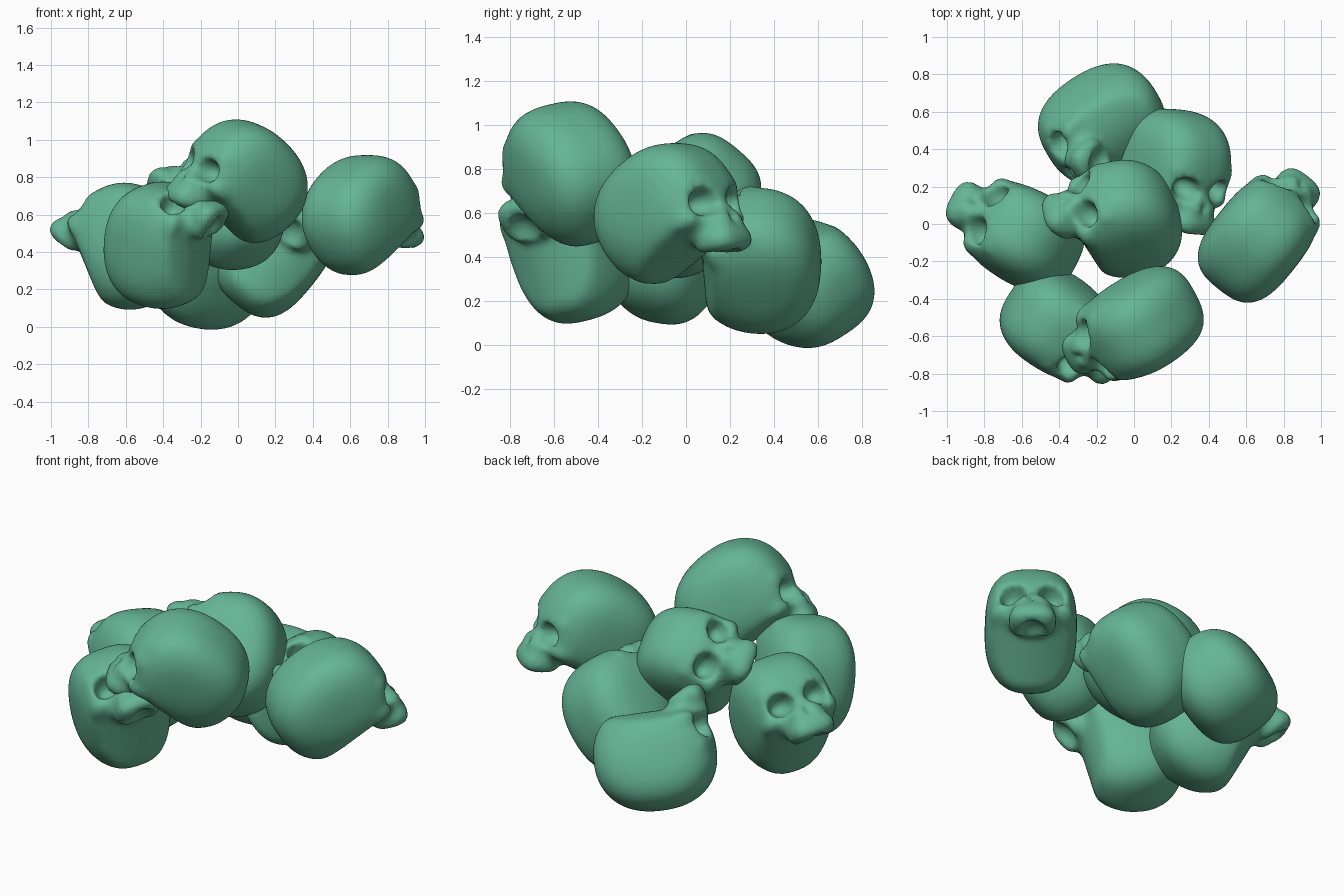
import bpy, bmesh
from mathutils import Vector, Matrix

cube = bpy.data.objects.get("Cube")
if cube:
    bpy.data.objects.remove(cube, do_unlink=True)

green = bpy.data.materials.new("sea_green")
green.use_nodes = True
colour = (0.13, 0.46, 0.30, 1)
green.diffuse_color = colour
green.node_tree.nodes["Principled BSDF"].inputs["Base Color"].default_value = colour


def blob(bm, centre, radii, profile=2.0, side=2.0, tilt=0.0):
    """Add a rounded ellipsoid (x forward, y left, z up); higher powers are boxier."""
    verts = bmesh.ops.create_icosphere(bm, subdivisions=4, radius=1)["verts"]
    turn = Matrix.Rotation(tilt, 3, "Y")
    for v in verts:
        d = v.co
        ring = (abs(d.x) ** profile + abs(d.z) ** profile) ** (1 / profile)
        d = d / (ring ** side + abs(d.y) ** side) ** (1 / side)
        v.co = turn @ Vector(c * r for c, r in zip(d, radii)) + Vector(centre)
    return verts


def make_object(name, bm):
    mesh = bpy.data.meshes.new(name)
    bm.to_mesh(mesh)
    bm.free()
    ob = bpy.data.objects.new(name, mesh)
    bpy.context.collection.objects.link(ob)
    return ob


# Cranium with flat sides, narrowing to a gently rounded base that slopes to the back
bm = bmesh.new()
for v in blob(bm, (0, 0, 0), (0.335, 0.25, 0.30), 2.3, 3.0, -0.4):
    v.co.y *= 1 - 0.22 * (min(0, v.co.z) / 0.3) ** 2
    v.co.z = max(v.co.z, 0.42 * v.co.x - 0.26 + 1.5 * v.co.y ** 2)

# Brow, nose bridge, mid face, muzzle and tooth row
blob(bm, (0.22, 0, 0.08), (0.09, 0.21, 0.07), 2.5, 3)
blob(bm, (0.28, 0, -0.01), (0.05, 0.04, 0.12))
blob(bm, (0.22, 0, -0.07), (0.11, 0.17, 0.11), 2.5, 2.5)
blob(bm, (0.29, 0, -0.12), (0.10, 0.11, 0.10), 2.5, 2.5)
blob(bm, (0.30, 0, -0.18), (0.11, 0.13, 0.06), 3, 3)
# Cheek bones
for side in (-1, 1):
    blob(bm, (0.18, side * 0.16, -0.07), (0.12, 0.07, 0.06), 2, 2.5)
sculpt = make_object("skull_sculpt", bm)

# Eye sockets, nose opening and palate hollow
bm = bmesh.new()
for side in (-1, 1):
    blob(bm, (0.32, side * 0.11, 0.0), (0.12, 0.075, 0.065))
blob(bm, (0.40, 0, -0.07), (0.05, 0.035, 0.045))
blob(bm, (0.27, 0, -0.26), (0.10, 0.08, 0.08))
cutter = make_object("socket_cutter", bm)
cutter.hide_render = True


# Fuse, cut and soften
def fuse(size):
    m = sculpt.modifiers.new("fuse", "REMESH")
    m.mode = "VOXEL"
    m.voxel_size = size


fuse(0.015)
cut = sculpt.modifiers.new("cut", "BOOLEAN")
cut.operation = "DIFFERENCE"
cut.object = cutter
fuse(0.018)
soften = sculpt.modifiers.new("soften", "SMOOTH")
soften.factor = 0.5
soften.iterations = 8

graph = bpy.context.evaluated_depsgraph_get()
skull = bpy.data.meshes.new_from_object(sculpt.evaluated_get(graph))
skull.name = "skull"
skull.materials.clear()
skull.materials.append(green)
for p in skull.polygons:
    p.use_smooth = True
for helper in (sculpt, cutter):
    bpy.data.objects.remove(helper, do_unlink=True)

# Pile: name, centre, facing direction, crown direction
pile = [
    ("skull_back", (-0.17, 0.535, 0.30), (-0.6, -0.65, 0.47), (-0.74, 0.1, -0.8)),
    ("skull_back_left", (0.20, 0.315, 0.38), (0.53, -0.44, 0.70), (0.32, 0.89, 0.32)),
    ("skull_centre", (-0.06, 0.02, 0.63), (-0.68, 0.38, 0.60), (0.64, 0.5, 0.45)),
    ("skull_front_top", (0.035, -0.53, 0.775), (-0.82, -0.5, 0.28), (0, -0.25, 1)),
    ("skull_front_right", (-0.405, -0.53, 0.435), (0.4, -0.45, 0.8), (-0.77, 0.36, 0.64)),
    ("skull_right", (-0.59, -0.07, 0.43), (-0.65, 0.43, 0.63), (0.55, -0.16, 0.8)),
    ("skull_left", (0.66, -0.085, 0.595), (0.61, 0.77, 0.18), (0, 0, 1)),
]
for name, centre, facing, crown in pile:
    f = Vector(facing).normalized()
    s = Vector(crown).cross(f).normalized()
    u = f.cross(s)
    ob = bpy.data.objects.new(name, skull)
    bpy.context.collection.objects.link(ob)
    ob.matrix_world = Matrix.Translation(centre) @ Matrix((f, s, u)).transposed().to_4x4()
